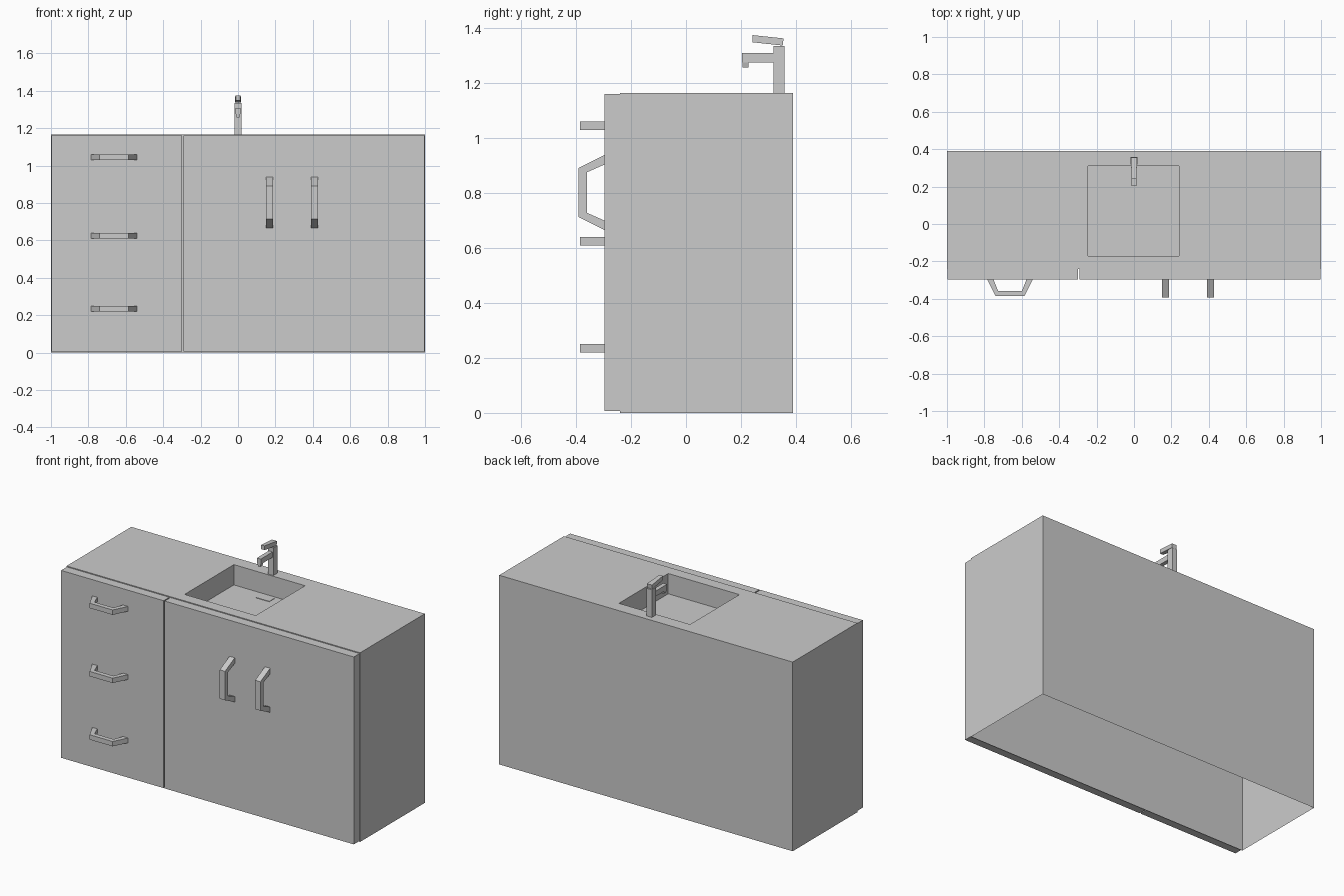
import bpy, bmesh
from mathutils import Vector

cube = bpy.data.objects.get("Cube")
if cube:
    bpy.data.objects.remove(cube, do_unlink=True)

grey = bpy.data.materials.new("plain_grey")
grey.use_nodes = True
COLOUR = (0.6, 0.6, 0.6, 1)
grey.diffuse_color = COLOUR
for node in grey.node_tree.nodes:
    if node.type == 'BSDF_PRINCIPLED':
        node.inputs["Base Color"].default_value = COLOUR


def finish(name, bm, recalc=True):
    if recalc:
        bmesh.ops.recalc_face_normals(bm, faces=bm.faces)
    mesh = bpy.data.meshes.new(name)
    bm.to_mesh(mesh)
    bm.free()
    mesh.materials.append(grey)
    obj = bpy.data.objects.new(name, mesh)
    bpy.context.collection.objects.link(obj)
    return obj


def prism(name, points, axis, lo, hi, taper=None):
    """Extrude a profile along x (points are y, z) or z (points are x, y)."""
    bm = bmesh.new()
    place = (lambda p, d: (d, *p)) if axis == 'x' else (lambda p, d: (*p, d))
    face = bm.faces.new([bm.verts.new(place(p, lo)) for p in points])
    new = bmesh.ops.extrude_face_region(bm, geom=[face])["geom"]
    shift = Vector(place((0, 0), hi - lo))
    bmesh.ops.translate(bm, vec=shift, verts=[v for v in new if isinstance(v, bmesh.types.BMVert)])
    if taper:
        for v in bm.verts:
            v.co.x *= taper(v.co)
    return finish(name, bm)


def box(name, x, y, z, taper=None):
    profile = [(y[0], z[0]), (y[1], z[0]), (y[1], z[1]), (y[0], z[1])]
    return prism(name, profile, 'x', x[0], x[1], taper)


def bent_bar(end, front, depth, bar, slant):
    """Half-symmetric bracket profile: (position along handle, y)."""
    back = -0.297
    outer = [(-end, back), (-front, depth), (front, depth), (end, back)]
    inner = [(end - slant, back), (front - bar / 2, depth + bar),
             (bar / 2 - front, depth + bar), (slant - end, back)]
    return outer + inner


# Cabinet shell, open underneath, with the basin sunk into the worktop
TOP, FLOOR = 1.165, 1.04
cabinet = (-1, 1, -0.24, 0.39)
basin = (-0.245, 0.24, -0.17, 0.31)
bm = bmesh.new()
rings = []
for (x0, x1, y0, y1), z in ((cabinet, 0), (cabinet, TOP), (basin, TOP), (basin, FLOOR)):
    rings.append([bm.verts.new((x, y, z)) for x, y in ((x0, y0), (x1, y0), (x1, y1), (x0, y1))])
for a, b in zip(rings, rings[1:]):
    for i in range(4):
        j = (i + 1) % 4
        bm.faces.new((a[i], a[j], b[j], b[i]))
bm.faces.new(rings[-1])
finish("cabinet_shell_with_basin", bm, recalc=False)

# Low drain plate on the basin floor
box("drain_plate", (-0.045, 0.045), (0.24, 0.29), (FLOOR, FLOOR + 0.003))

# Front panels
for name, x in (("drawer_panel", (-0.997, -0.299)), ("door_panel", (-0.292, 0.997))):
    box(name, x, (-0.297, -0.241), (0.006, 1.16))

# Drawer handles lie flat, door handles stand upright
flat = [(x - 0.663, y) for x, y in bent_bar(0.122, 0.078, -0.385, 0.028, 0.034)]
for i, z in enumerate((0.235, 0.625, 1.045)):
    prism(f"drawer_handle_{i + 1}", flat, 'z', z - 0.015, z + 0.015)
upright = [(y, p + 0.802) for p, y in bent_bar(0.136, 0.089, -0.392, 0.031, 0.034)]
for i, x in enumerate((0.168, 0.409)):
    prism(f"door_handle_{i + 1}", upright, 'x', x - 0.018, x + 0.018)

# Tap: post, spout, tapered nozzle and tilted lever
box("tap_post", (-0.018, 0.018), (0.318, 0.358), (TOP, 1.335))
box("tap_spout", (-0.013, 0.013), (0.203, 0.318), (1.276, 1.309))
box("tap_nozzle", (-0.012, 0.012), (0.205, 0.228), (1.258, 1.276),
    taper=lambda co: 0.6 if co.z < 1.27 else 1)
prism("tap_lever", [(0.242, 1.349), (0.352, 1.337), (0.355, 1.363), (0.242, 1.375)],
      'x', -0.017, 0.017, taper=lambda co: 0.7 if co.y < 0.3 else 1)
